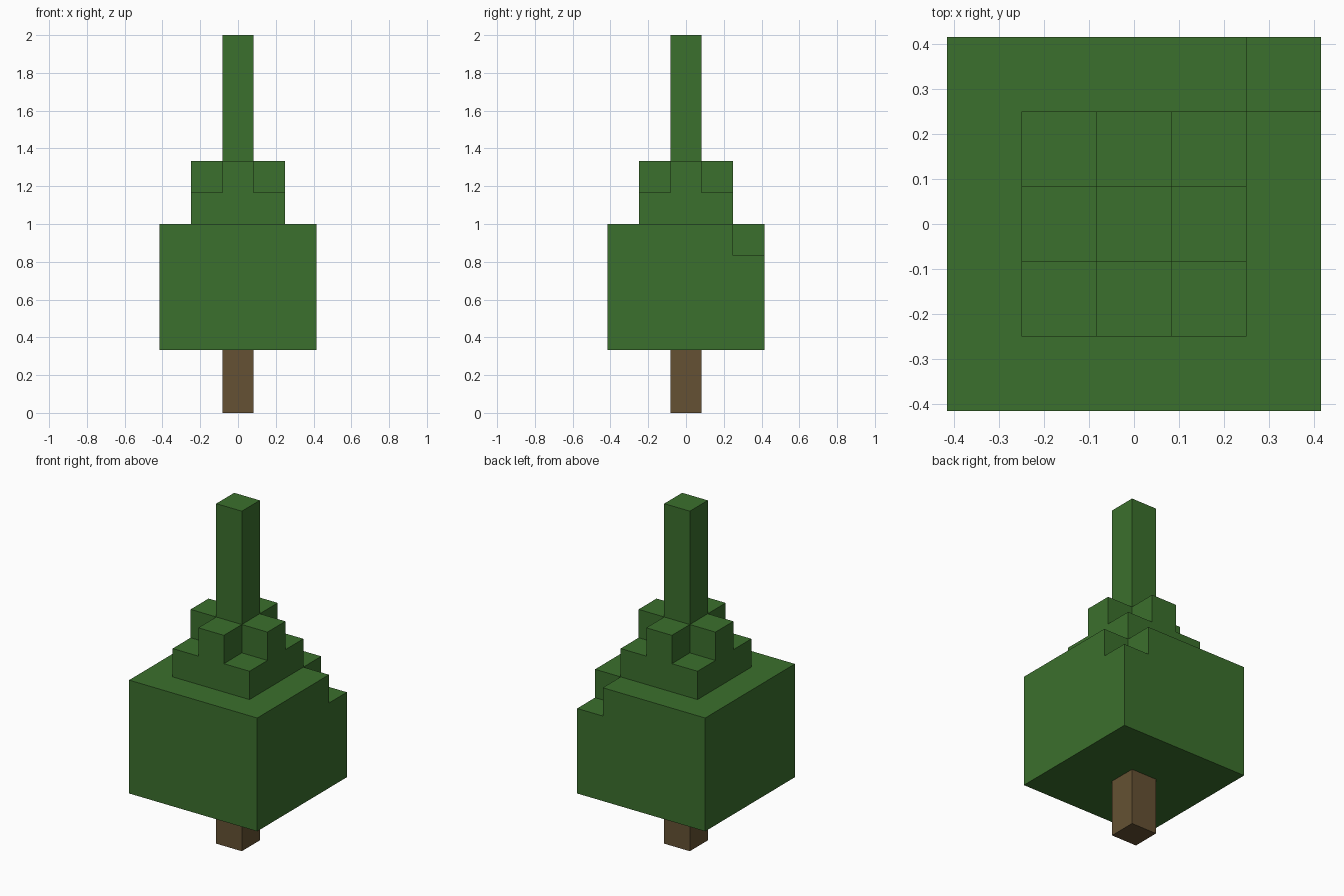
import bpy
import bmesh
from mathutils import Vector

UNIT = 1 / 6  # edge length of one block

default = bpy.data.objects.get("Cube")
if default:
    bpy.data.objects.remove(default, do_unlink=True)


def make_material(name, color):
    mat = bpy.data.materials.new(name)
    mat.use_nodes = True
    mat.diffuse_color = color
    mat.node_tree.nodes["Principled BSDF"].inputs["Base Color"].default_value = color
    return mat


def block(radius, bottom, top):
    """Cells of a square block centred on the trunk axis."""
    span = range(-radius, radius + 1)
    return {(x, y, z) for x in span for y in span for z in range(bottom, top)}


def build(name, cells, solid, mat):
    """Mesh the outer sides of the cells, leaving out sides buried in the tree."""
    bm = bmesh.new()
    for cell in cells:
        centre = Vector(cell) + Vector((0, 0, 0.5))
        for axis in range(3):
            for sign in (-1, 1):
                normal = Vector((0, 0, 0))
                normal[axis] = sign
                if tuple(int(c + n) for c, n in zip(cell, normal)) in solid:
                    continue
                u = Vector((0, 0, 0))
                u[(axis + 1) % 3] = 0.5
                v = normal.cross(u)
                middle = centre + normal / 2
                corners = (-u - v, u - v, u + v, v - u)
                bm.faces.new([bm.verts.new((middle + c) * UNIT) for c in corners])
    bmesh.ops.remove_doubles(bm, verts=bm.verts[:], dist=UNIT / 100)
    mesh = bpy.data.meshes.new(name)
    bm.to_mesh(mesh)
    bm.free()
    mesh.materials.append(mat)
    bpy.context.collection.objects.link(bpy.data.objects.new(name, mesh))


bark = make_material("bark brown", (0.130, 0.083, 0.033, 1))
leaf = make_material("leaf green", (0.044, 0.162, 0.026, 1))

# Tree parts from the ground up; the lower foliage lacks one top corner block
# and the upper foliage is cross-shaped
parts = {
    "trunk": (block(0, 0, 2), bark),
    "lower_foliage": (block(2, 2, 6) - {(2, 2, 5)}, leaf),
    "middle_foliage": (block(1, 6, 7), leaf),
    "upper_foliage": ({c for c in block(1, 7, 8) if c[0] * c[1] == 0}, leaf),
    "spire": (block(0, 8, 12), leaf),
}
solid = set().union(*(cells for cells, mat in parts.values()))

for name, (cells, mat) in parts.items():
    build(name, cells, solid, mat)
